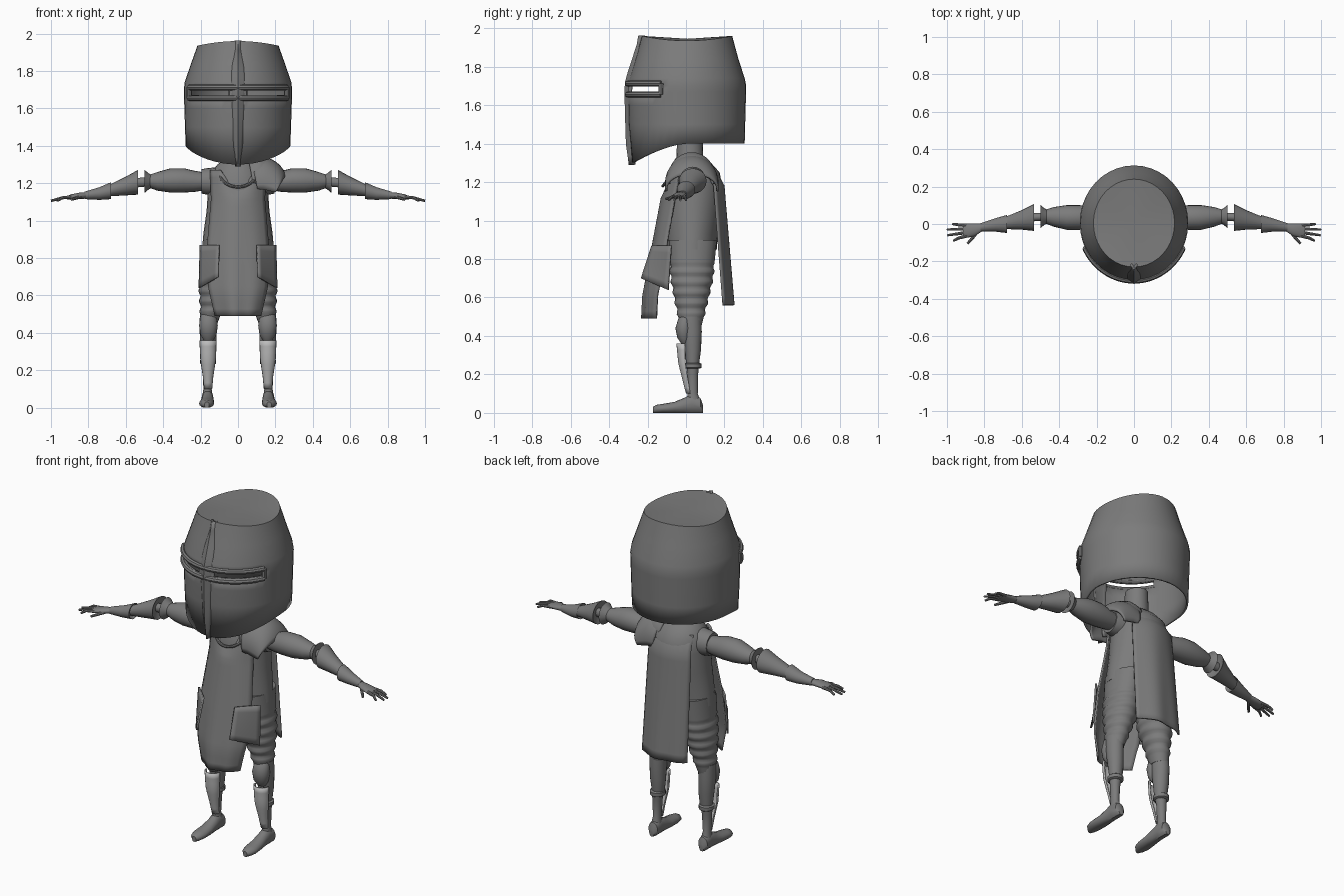
import bpy, bmesh, math
from math import sin, cos, pi

old = bpy.data.objects.get("Cube")
if old:
    bpy.data.objects.remove(old)


def make_material(name, value):
    material = bpy.data.materials.new(name)
    material.use_nodes = True
    colour = (value, value, value, 1)
    material.diffuse_color = colour
    material.node_tree.nodes["Principled BSDF"].inputs["Base Color"].default_value = colour
    return material


steel = make_material("mid grey", 0.2)
bright = make_material("light grey", 0.5)
parts = []


def finish(name, bm, material=steel, thickness=0):
    """Turn a bmesh into a named object, optionally thickened inwards."""
    bmesh.ops.recalc_face_normals(bm, faces=bm.faces)
    mesh = bpy.data.meshes.new(name)
    bm.to_mesh(mesh)
    bm.free()
    mesh.materials.append(material)
    obj = bpy.data.objects.new(name, mesh)
    bpy.context.collection.objects.link(obj)
    if thickness:
        solid = obj.modifiers.new("thickness", 'SOLIDIFY')
        solid.thickness = thickness
    parts.append(obj)
    return obj


def bridge(bm, a, b, closed=True):
    faces = []
    for i in range(len(a) if closed else len(a) - 1):
        j = (i + 1) % len(a)
        faces.append(bm.faces.new((a[i], a[j], b[j], b[i])))
    return faces


def loft(name, sections, axis='z', side=1, material=steel, sides=20, caps=True):
    """Elliptic rings (position, centre, centre, radius, radius) along an axis."""
    bm = bmesh.new()
    rings = []
    for t, c, d, p, q in sections:
        ring = []
        for i in range(sides):
            a = 2 * pi * i / sides
            u, v = c + p * cos(a), d + q * sin(a)
            co = (u, v, t) if axis == 'z' else (t, u, v)
            ring.append(bm.verts.new((co[0] * side, co[1], co[2])))
        rings.append(ring)
    for a, b in zip(rings, rings[1:]):
        bridge(bm, a, b)
    if caps:
        bm.faces.new(rings[0])
        bm.faces.new(rings[-1])
    return finish(name, bm, material)


def sheet(name, point, nu, nv, thickness=0.01, material=steel):
    """Grid surface from point(u, v), u in -1..1 and v in 0..1."""
    bm = bmesh.new()
    rows = [[bm.verts.new(point(2 * i / nu - 1, j / nv)) for i in range(nu + 1)]
            for j in range(nv + 1)]
    for a, b in zip(rows, rows[1:]):
        bridge(bm, a, b, False)
    return finish(name, bm, material, thickness)


def rod(name, points, depth, tip=1.0):
    """Round bar along points, tapering to tip."""
    curve = bpy.data.curves.new(name, 'CURVE')
    curve.dimensions = '3D'
    curve.bevel_depth, curve.bevel_resolution, curve.use_fill_caps = depth, 2, True
    spline = curve.splines.new('POLY')
    spline.points.add(len(points) - 1)
    for i, p in enumerate(points):
        spline.points[i].co = (*p, 1)
        spline.points[i].radius = 1 + (tip - 1) * i / (len(points) - 1)
    temp = bpy.data.objects.new(name, curve)
    bm = bmesh.new()
    bm.from_mesh(bpy.data.meshes.new_from_object(temp))
    bpy.data.objects.remove(temp)
    return finish(name, bm)


def lerp(table, t):
    for (a, p), (b, q) in zip(table, table[1:]):
        if t <= b:
            return p + (q - p) * max(0, t - a) / (b - a)
    return table[-1][1]


# Great helm: open below, dropping to a point in front, with two eye slits
def helm_point(a, z, grow=0.0):
    rx = lerp([(1.3, .275), (1.4, .28), (1.7, .29), (1.74, .285), (1.94, .217)], z)
    ry = lerp([(1.3, .285), (1.4, .3), (1.7, .308), (1.74, .3), (1.94, .235)], z)
    return ((rx + grow) * sin(a), .005 - (ry + grow) * cos(a), z)


N = 40
bm = bmesh.new()
rings = []
for level in (None, 1.5, 1.6, 1.67, 1.7, 1.74, 1.84, 1.94):
    ring = []
    for i in range(N):
        a = 2 * pi * i / N
        front = max(0, cos(a))
        x, y, z = helm_point(a, level or 1.4 - .1 * front ** 1.5)
        if level == 1.94:
            z += .025 * cos(a) ** 2 - .005
        ring.append(bm.verts.new((x, y, z)))
    rings.append(ring)
holes = []
for k, (a, b) in enumerate(zip(rings, rings[1:])):
    faces = bridge(bm, a, b)
    if k == 3:
        holes = faces[1:7] + faces[N - 7:N - 1]
centre = bm.verts.new((0, .01, 1.945))
for i in range(N):
    bm.faces.new((rings[-1][i], rings[-1][(i + 1) % N], centre))
bmesh.ops.delete(bm, geom=holes, context='FACES_ONLY')
finish("helm", bm, thickness=.012)

# Raised frames round the eye slits
for s in (1, -1):
    for z in (1.655, 1.712):
        rod("slit_frame", [helm_point(s * math.radians(4 * i), z, .002) for i in range(17)], .015)
    rod("slit_frame_end", [helm_point(s * math.radians(64), z, .002) for z in (1.655, 1.712)], .013)


# Upright ridge down the face of the helm
def ridge(u, v):
    z = 1.29 + .672 * v
    half = lerp([(1.29, .015), (1.45, .035), (1.7, .052), (1.8, .05), (1.96, .02)], z)
    x, y, _ = helm_point(0, z)
    return (half * u, y + .012 - .03 * (1 - abs(u)), z)


sheet("helm_ridge", ridge, 4, 14, .012)

# Neck, shirt and hips
loft("neck", [(1.26, 0, .02, .08, .08), (1.32, 0, .02, .065, .07), (1.46, 0, .02, .06, .065)])
loft("shirt", [(.85, 0, .03, .192, .13), (.93, 0, .03, .185, .135), (1.05, 0, .035, .168, .145),
               (1.17, 0, .04, .16, .15), (1.25, 0, .04, .15, .135), (1.3, 0, .03, .11, .1),
               (1.33, 0, .02, .07, .07)], sides=28)
loft("hips", [(.72, 0, .035, .1, .09), (.8, 0, .035, .17, .11), (.9, 0, .035, .175, .12)])


# Long tabard hanging front and back
def front_cloth(u, v):
    z = 1.27 - .78 * v
    half = lerp([(0, .15), (.2, .145), (.55, .168), (.8, .16), (1, .125)], v)
    y = lerp([(0, -.1), (.15, -.125), (.85, -.225), (1, -.23)], v)
    neck = .09 * max(0, 1 - v * 5) * max(0, 1 - (u * 1.7) ** 2)
    return (half * u, y + .07 * u * u + .006 * sin(u * 7) * v, z - neck)


def back_cloth(u, v):
    half = lerp([(0, .12), (.15, .14), (1, .15)], v)
    y = lerp([(0, .15), (.12, .2), (1, .25)], v)
    return (half * u, y - .05 * u * u + .005 * sin(u * 6) * v, 1.27 - .71 * v)


sheet("front_tabard", front_cloth, 16, 20)
sheet("back_tabard", back_cloth, 16, 16)
rod("collar", [(.1 * sin(a), -.05 - .07 * cos(a), 1.26 - .08 * cos(a))
               for a in [pi * (i / 8 - 1) / 2 for i in range(17)]], .008)

for s in (1, -1):
    # Side skirt flaps over the thighs
    sheet("skirt_flap", lambda u, v: (s * (.155 + .05 * u + .006 * v), -.13 + .05 * u - .035 * v + .02 * u * v,
                                      .87 - .2 * v - .03 * v * u), 6, 6)

    # Padded thighs with rolled folds
    thigh = []
    for i in range(37):
        z = .9 - .0125 * i
        fold = .005 * sin((z - .5) * 2 * pi / .055) if .5 < z < .77 else 0
        cx = lerp([(.45, .155), (.65, .122), (.9, .1)], z)
        rx = lerp([(.45, .045), (.55, .065), (.65, .086), (.9, .085)], z) + fold
        cy = lerp([(.45, .025), (.9, .035)], z)
        ry = lerp([(.45, .055), (.6, .09), (.7, .11), (.9, .125)], z) + fold
        thigh.append((z, cx, cy, rx, ry))
    loft("thigh", thigh, side=s)

    # Knee cup, calf, ankle band and shin guard
    loft("knee_cup", [(.36, .158, -.005, .025, .02), (.39, .158, -.01, .043, .035), (.44, .158, -.01, .05, .045),
                      (.49, .158, -.005, .043, .035), (.51, .158, 0, .025, .02)], side=s)
    loft("lower_leg", [(.5, .157, .025, .047, .055), (.42, .16, .03, .046, .052), (.33, .158, .035, .043, .043),
                       (.26, .157, .035, .036, .034), (.2, .162, .035, .027, .028),
                       (.1, .163, .035, .022, .026), (.05, .163, .04, .03, .04)], side=s)
    loft("ankle_band", [(.23, .16, .035, .035, .038), (.235, .16, .035, .042, .045),
                        (.255, .16, .035, .042, .045), (.26, .16, .035, .035, .038)], side=s)

    def shin(u, v):
        half = lerp([(0, .046), (.4, .042), (.75, .028), (1, .022)], v)
        y = lerp([(0, -.05), (.4, -.04), (1, .0)], v)
        return (s * (.16 + half * sin(u * pi / 2)), y + .045 * (1 - cos(u * pi / 2)) * (1 - v / 2), .36 - .26 * v)

    sheet("shin_guard", shin, 10, 8, .006, bright)

    # Soft boots
    foot = bmesh.new()
    rows = []
    for y, cx, half, top in ((.088, .163, .015, .04), (.075, .163, .03, .075), (.03, .163, .032, .095),
                             (-.01, .163, .033, .075), (-.06, .165, .038, .055),
                             (-.12, .168, .04, .045), (-.155, .168, .03, .04), (-.172, .167, .013, .03)):
        rows.append([foot.verts.new((s * (cx + half * cos(a)), y, max(0, top / 2 * (1 + 1.08 * sin(a)))))
                     for a in [2 * pi * i / 16 for i in range(16)]])
    for a, b in zip(rows, rows[1:]):
        bridge(foot, a, b)
    foot.faces.new(rows[0])
    foot.faces.new(rows[-1])
    finish("boot", foot)

    # Sleeve edge, padded upper arm, elbow cups and forearm plates
    loft("sleeve", [(.12, .03, 1.21, .075, .075), (.17, .03, 1.21, .068, .07), (.195, .03, 1.21, .06, .065)], 'x', s)
    loft("upper_arm", [(.16, .035, 1.21, .045, .045), (.23, .035, 1.21, .057, .056), (.29, .035, 1.215, .066, .065),
                       (.36, .035, 1.215, .066, .065), (.43, .038, 1.21, .052, .05),
                       (.48, .04, 1.21, .035, .033)], 'x', s)
    loft("elbow_cup", [(.455, .04, 1.21, .03, .03), (.48, .04, 1.21, .045, .045), (.5, .04, 1.21, .062, .062),
                       (.495, .04, 1.21, .03, .03)], 'x', s)
    loft("elbow", [(.46, .04, 1.21, .022, .025), (.57, .035, 1.2, .022, .025)], 'x', s)
    loft("forearm_plate", [(.55, .035, 1.205, .04, .04), (.535, .035, 1.205, .072, .066), (.6, .022, 1.185, .052, .05),
                           (.69, .005, 1.16, .032, .03)], 'x', s)
    loft("wrist_plate", [(.7, .0, 1.155, .03, .025), (.68, .0, 1.16, .048, .045), (.74, -.005, 1.145, .036, .034),
                         (.82, -.018, 1.135, .022, .02)], 'x', s)

    # Hand with spread fingers
    loft("palm", [(.81, -.018, 1.135, .02, .017), (.85, -.03, 1.132, .034, .017), (.89, -.035, 1.127, .038, .014),
                  (.915, -.035, 1.122, .034, .01)], 'x', s)
    for k, length in enumerate((.97, 1.0, .997, .965)):
        start, end = -.008 - .018 * k, .0 - .03 * k
        rod("finger", [(s * .89, start, 1.126), (s * .94, (start + end) / 2, 1.122),
                       (s * length, end, 1.106)], .01, .6)
    rod("thumb", [(s * .835, -.035, 1.13), (s * .86, -.07, 1.122), (s * .89, -.105, 1.112)], .011, .6)


# Layered shoulder guard on the left side only
def guard(reach, x, z, rx, ry, rz):
    def point(u, v):
        across, along = u * pi * .55, reach * v - .6
        return (x + rx * sin(along) * (.6 + .4 * cos(across)), .03 + ry * sin(across),
                z + rz * cos(across) * (.35 + .65 * cos(along)) - .02 * max(0, along))
    return point


sheet("shoulder_guard", guard(1.9, .14, 1.19, .12, .14, .15), 18, 10, .012)
sheet("shoulder_guard_collar", guard(1.2, .11, 1.22, .1, .125, .135), 18, 8, .012)

# Smooth shading with sharp creases kept
bpy.ops.object.select_all(action='DESELECT')
for obj in parts:
    obj.select_set(True)
bpy.context.view_layer.objects.active = parts[0]
bpy.ops.object.shade_smooth_by_angle(angle=math.radians(40))
